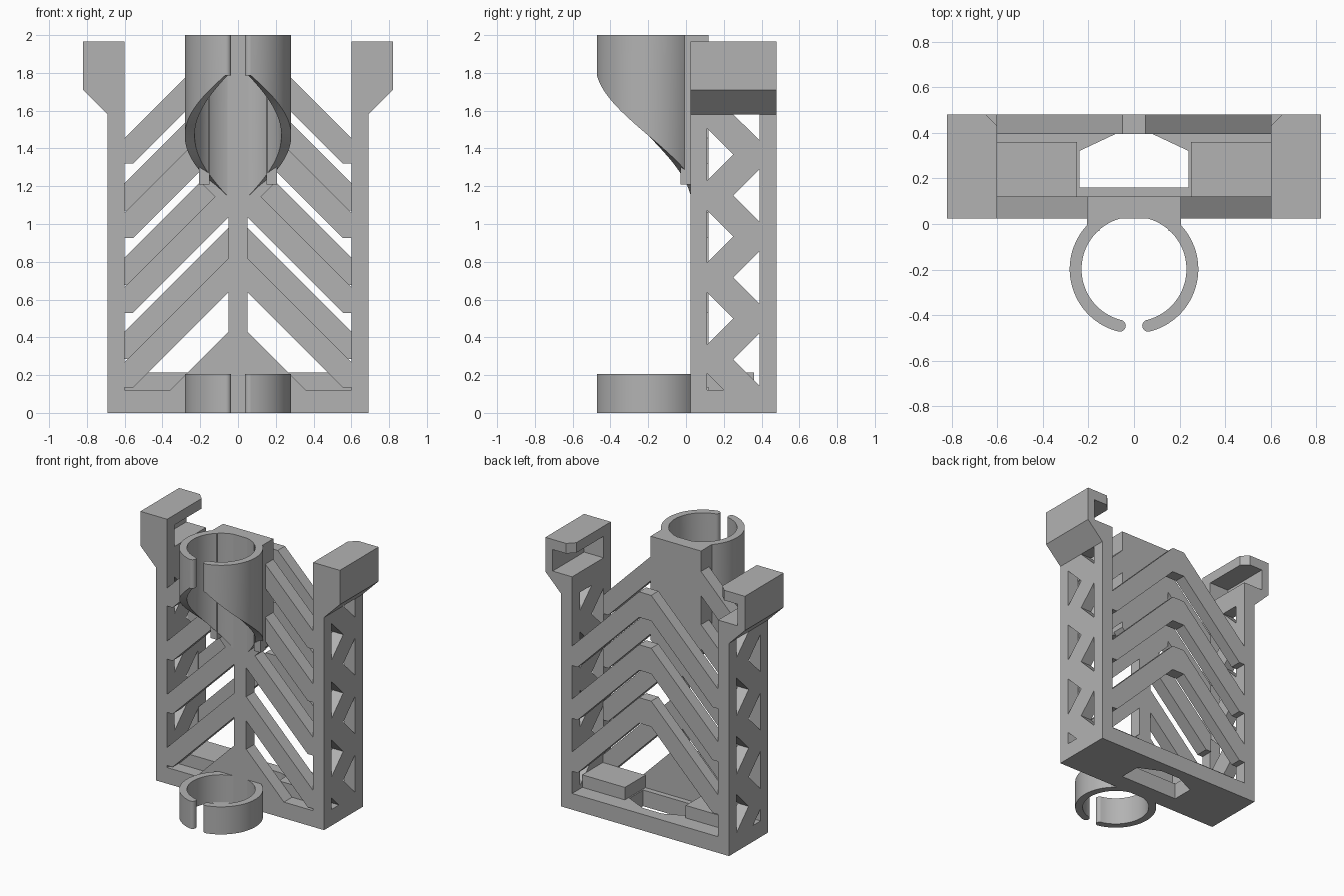
import bpy, bmesh, math

old = bpy.data.objects.get("Cube")
if old:
    bpy.data.objects.remove(old, do_unlink=True)

grey = bpy.data.materials.new("light_grey")
grey.use_nodes = True
colour = (0.45, 0.45, 0.45, 1)
grey.diffuse_color = colour
grey.node_tree.nodes["Principled BSDF"].inputs["Base Color"].default_value = colour

FRONT, BACK = (0.025, 0.12), (0.395, 0.48)   # depth of the two lattice panels
INNER = 0.6                                  # inner face of the side walls


def finish(name, bm, mirror=True, smooth=False):
    bmesh.ops.recalc_face_normals(bm, faces=bm.faces)
    mesh = bpy.data.meshes.new(name)
    bm.to_mesh(mesh)
    bm.free()
    mesh.materials.append(grey)
    obj = bpy.data.objects.new(name, mesh)
    bpy.context.collection.objects.link(obj)
    if mirror:
        obj.modifiers.new("Mirror", "MIRROR").use_axis[0] = True
    if smooth:
        bpy.ops.object.select_all(action="DESELECT")
        obj.select_set(True)
        bpy.context.view_layer.objects.active = obj
        bpy.ops.object.shade_smooth_by_angle(angle=math.radians(35))
    return obj


def prism(name, pts, axis, span, mirror=True):
    """Extrude a 2D outline along an axis between the two span values."""
    place = {"x": lambda p, d: (d, p[0], p[1]),
             "y": lambda p, d: (p[0], d, p[1]),
             "z": lambda p, d: (p[0], p[1], d)}[axis]
    bm = bmesh.new()
    a, b = ([bm.verts.new(place(p, d)) for p in pts] for d in span)
    bm.faces.new(a)
    bm.faces.new(b)
    for i in range(len(pts)):
        j = (i + 1) % len(pts)
        bm.faces.new((a[i], a[j], b[j], b[i]))
    return finish(name, bm, mirror)


def rect(u0, u1, v0, v1):
    return [(u0, v0), (u1, v0), (u1, v1), (u0, v1)]


# base plate with a six-sided window
prism("base_plate", [(0, 0.025), (0.69, 0.025), (0.69, 0.48), (0, 0.48), (0, 0.395),
                     (0.08, 0.395), (0.24, 0.32), (0.24, 0.16), (0, 0.16)], "z", (0, 0.12))
prism("base_block", rect(0.25, INNER, 0.12, 0.36), "z", (0.1, 0.213))

# side walls: front rail with hook outline, rear rail, zigzag web
hook = [(INNER, 1.58), (0.69, 1.58), (0.82, 1.71), (0.82, 1.965)]
prism("front_rail", [(INNER, 0), (0.69, 0)] + hook[1:] + [(INNER, 1.965)], "y", (0.025, 0.11))
prism("rear_rail", rect(INNER, 0.69, 0, 1.58), "y", (0.39, 0.48))
step, half, mid = 0.434, 0.14, 0.25
left = [(0.2, 0.12), (0.11, 0.21)]
right = [(0.39, 0.12)]
for k in range(3):
    for side, edge, c in ((left, 0.11, 0.499), (right, 0.39, 0.282)):
        z = c + k * step
        side += [(edge, z - half), (mid, z), (edge, z + half)]
left.append((0.11, 1.58))
right += [(0.39, 1.443), (mid, 1.58)]
prism("side_zigzag", left + right[::-1], "x", (INNER, 0.69))

# hooks: slotted from the inside and the back
prism("hook_body", hook + [(0.76, 1.965), (0.76, 1.73), (INNER, 1.73)], "y", (0.11, 0.48))
prism("hook_top", [(INNER, 0.11), (0.76, 0.11), (0.76, 0.48), (0.65, 0.48), (INNER, 0.43)],
      "z", (1.89, 1.965))


def slanted_bar(name, top, bottom, start, span):
    """45 degree bar; top and bottom are x + z of its edges, blunt where it meets the wall."""
    blunt = bottom - 0.555
    pts = [(start, top - start), (INNER, top - INNER), (INNER, blunt),
           (0.555, blunt), (start, bottom - start)]
    if span == BACK:
        pts = [(0, top - start)] + pts + [(0, bottom - start)]
    prism(name, pts, "y", span)


# lattice bars, front and back rows staggered
for i, start in enumerate((0.05, 0.05, 0.1, 0.1)):
    c = 0.69 + 0.395 * i
    slanted_bar("front_bar_%d" % (i + 1), c + 0.18, c, start, FRONT)
for i in range(3):
    c = 0.84 + 0.393 * i
    slanted_bar("back_chevron_%d" % (i + 1), c + 0.19, c, 0.05, BACK)

# front centre: post, gusset and the holder backing
prism("centre_post", rect(-0.05, 0.05, 0.1, 1.1), "y", FRONT, False)
prism("bottom_gusset", [(-0.36, 0.12), (0.36, 0.12), (0.05, 0.43), (-0.05, 0.43)],
      "y", FRONT, False)
prism("holder_backing", [(-0.207, 2), (0.207, 2), (0.207, 1.23), (0.05, 1.07),
                         (-0.05, 1.07), (-0.207, 1.23)], "y", FRONT, False)
prism("holder_cheek", rect(0.152, 0.207, -0.03, 0.03), "z", (1.21, 2))


def split_ring(name, floor, top, r_in=0.23, r_out=0.282, cy=-0.198, steps=72):
    """Ring open at the front; floor gives the lower edge for an angle from the front."""
    bm = bmesh.new()
    loops = []
    for i in range(steps + 1):
        deg = 14 + (360 - 28) * i / steps
        a = math.radians(deg)
        low = floor(min(deg, 360 - deg))
        loops.append([bm.verts.new((r * math.sin(a), cy - r * math.cos(a), z))
                      for r, z in ((r_in, low), (r_out, low), (r_out, top), (r_in, top))])
    for p, q in zip(loops, loops[1:]):
        for j in range(4):
            k = (j + 1) % 4
            bm.faces.new((p[j], p[k], q[k], q[j]))
    bm.faces.new(loops[0])
    bm.faces.new(loops[-1])
    finish(name, bm, False, True)
    # rounded lips beside the opening
    a = math.radians(14)
    r = (r_in + r_out) / 2
    low = floor(14)
    bm = bmesh.new()
    bmesh.ops.create_cone(bm, cap_ends=True, segments=20, radius1=0.026, radius2=0.026,
                          depth=top - low)
    bmesh.ops.translate(bm, verts=bm.verts,
                        vec=(r * math.sin(a), cy - r * math.cos(a), (top + low) / 2))
    finish(name + "_lip", bm, True, True)


split_ring("lower_ring", lambda deg: 0, 0.205)
split_ring("upper_holder", lambda deg: min(1.8, 1.845 - 0.0042 * deg), 2)
